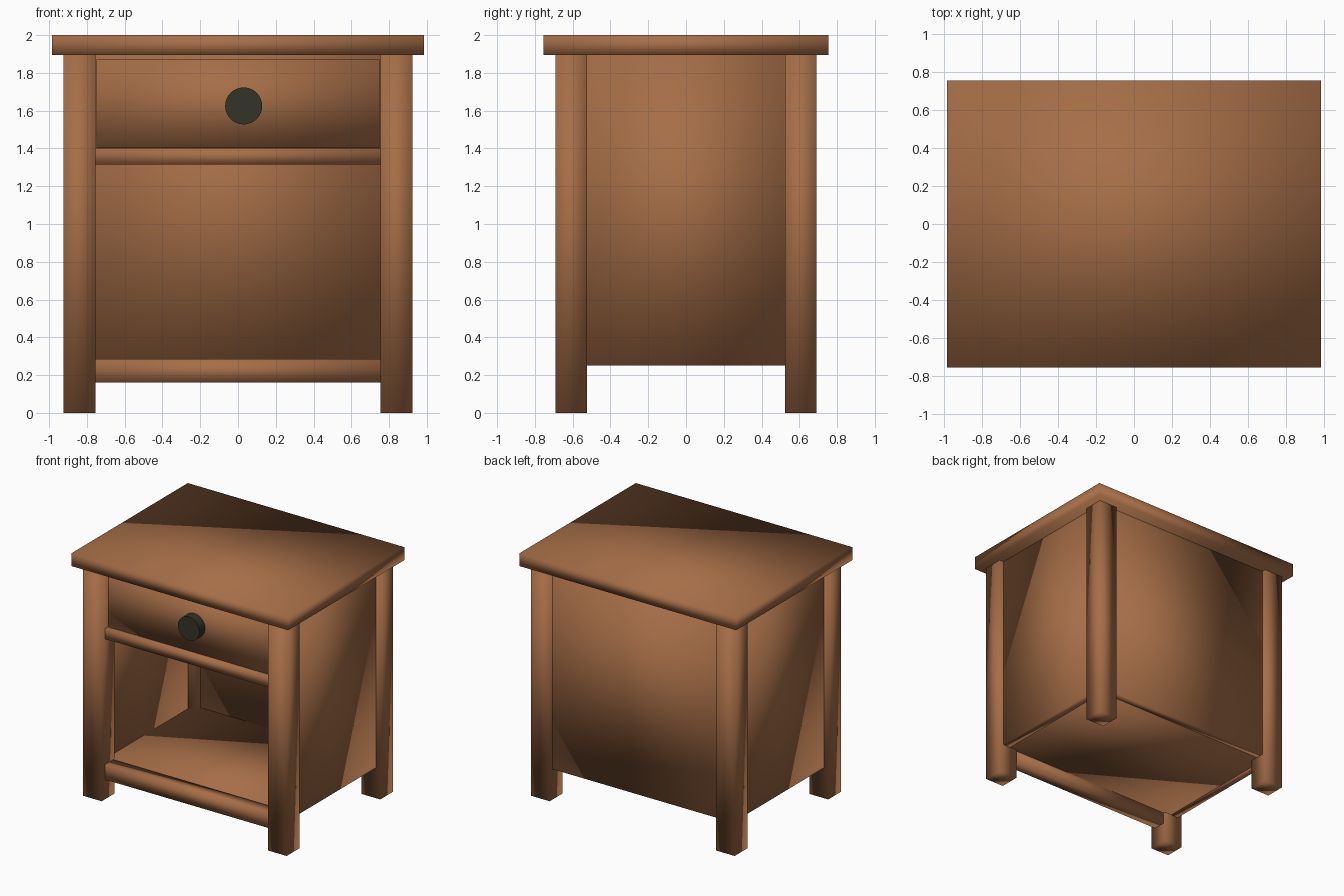
import bpy, bmesh, math
from mathutils import Matrix

if "Cube" in bpy.data.objects:
    bpy.data.objects.remove(bpy.data.objects["Cube"])


def material(name, rgb):
    m = bpy.data.materials.new(name)
    m.diffuse_color = (*rgb, 1.0)
    m.use_nodes = True
    m.node_tree.nodes["Principled BSDF"].inputs["Base Color"].default_value = m.diffuse_color
    return m


WOOD = material("warm brown wood", (0.38, 0.155, 0.063))
DARK = material("dark bronze", (0.033, 0.033, 0.021))


def finish(name, bm, mat, smooth):
    bmesh.ops.recalc_face_normals(bm, faces=bm.faces)
    for f in bm.faces:
        f.smooth = smooth
    me = bpy.data.meshes.new(name)
    bm.to_mesh(me)
    bm.free()
    me.materials.append(mat)
    ob = bpy.data.objects.new(name, me)
    bpy.context.collection.objects.link(ob)
    return ob


def board(name, x, y, z):
    """Softly shaded wooden box spanning the given (min, max) ranges."""
    bm = bmesh.new()
    bmesh.ops.create_cube(bm, size=1.0)
    for v in bm.verts:
        v.co = [r[0] + (c + 0.5) * (r[1] - r[0]) for c, r in zip(v.co, (x, y, z))]
    return finish(name, bm, WOOD, True)


def mirrored(r, s):
    return tuple(sorted((r[0] * s, r[1] * s)))


# table top
board("table_top", (-0.985, 0.985), (-0.755, 0.755), (1.895, 2.0))

# four legs and the two side panels between them
for side, sx in (("left", -1), ("right", 1)):
    for end, sy in (("front", -1), ("back", 1)):
        board(f"{end}_{side}_leg", mirrored((0.755, 0.925), sx),
              mirrored((0.525, 0.69), sy), (0, 1.895))
    board(f"{side}_panel", mirrored((0.82, 0.885), sx), (-0.525, 0.525), (0.25, 1.895))

# back panel and lower shelf
board("back_panel", (-0.755, 0.755), (0.59, 0.655), (0.25, 1.895))
board("shelf", (-0.82, 0.82), (-0.55, 0.59), (0.252, 0.28))

# front rails
board("lower_rail", (-0.755, 0.755), (-0.645, -0.54), (0.16, 0.285))
board("upper_rail", (-0.755, 0.755), (-0.645, -0.54), (1.315, 1.40))

# drawer
board("drawer_front", (-0.75, 0.75), (-0.61, -0.55), (1.402, 1.87))
board("drawer_bottom", (-0.74, 0.74), (-0.55, 0.52), (1.402, 1.44))
board("drawer_back", (-0.74, 0.74), (0.47, 0.52), (1.44, 1.82))
for side, sx in (("left", -1), ("right", 1)):
    board(f"drawer_{side}_side", mirrored((0.69, 0.74), sx), (-0.55, 0.47), (1.44, 1.82))

# round drawer knob
bm = bmesh.new()
bmesh.ops.create_cone(bm, cap_ends=True, segments=32, radius1=0.098, radius2=0.098,
                      depth=0.075,
                      matrix=Matrix.Translation((0.03, -0.6455, 1.625))
                      @ Matrix.Rotation(math.pi / 2, 4, 'X'))
knob = finish("drawer_knob", bm, DARK, True)
bpy.context.view_layer.objects.active = knob
knob.select_set(True)
bpy.ops.object.shade_smooth_by_angle(angle=math.radians(40))
